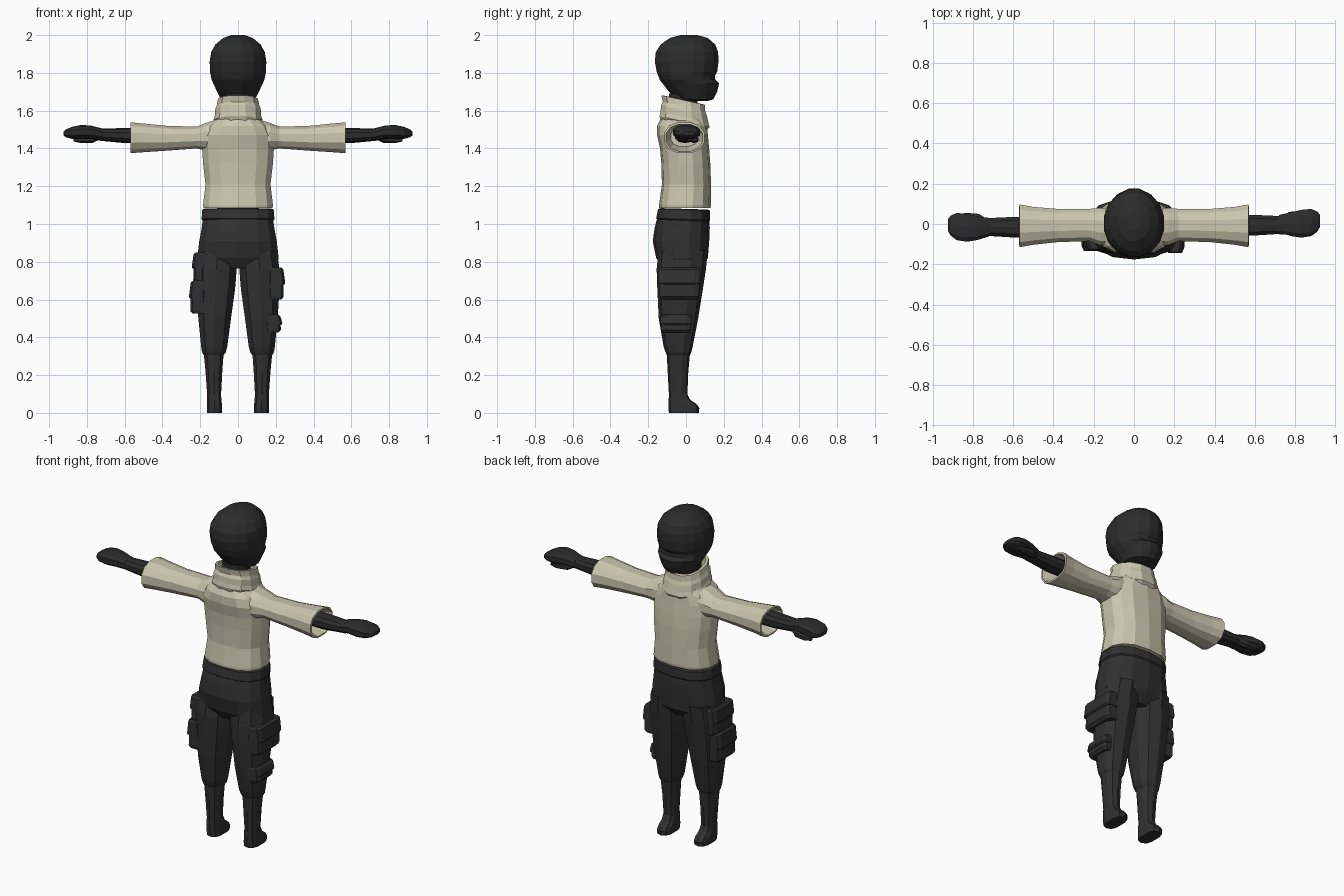
import bpy, bmesh, math

cube = bpy.data.objects.get("Cube")
if cube:
    bpy.data.objects.remove(cube, do_unlink=True)


def material(name, colour):
    mat = bpy.data.materials.new(name)
    mat.use_nodes = True
    mat.diffuse_color = (*colour, 1)
    bsdf = mat.node_tree.nodes["Principled BSDF"]
    bsdf.inputs["Base Color"].default_value = (*colour, 1)
    bsdf.inputs["Roughness"].default_value = 0.9
    return mat


CREAM = material("cream cloth", (.60, .57, .43))
CHARCOAL = material("charcoal cloth", (.03, .03, .03))
BLACK = material("black skin", (.025, .025, .025))


def loft(name, mat, rings, axis="z", sides=12, power=0.85, flip=1, tilt=0, shift=0):
    """Skin closed rings, in hundredths: (position, low a, high a, low b, high b).
    a and b are x and y for the z axis, y and z for the x axis.
    flip=-1 mirrors in x, tilt leans rings along y, shift moves them in y."""
    bm = bmesh.new()
    loops = []
    for pos, a0, a1, b0, b1 in rings:
        loop = []
        for i in range(sides):
            angle = math.tau * (i + 0.5) / sides
            c, s = math.cos(angle), math.sin(angle)
            # widen so that the outermost corners reach the given limits
            reach = math.cos(math.pi / sides) ** power
            u = math.copysign(abs(c) ** power, c) / reach
            v = math.copysign(abs(s) ** power, s) / reach
            a = (a0 + a1) / 2 + u * (a1 - a0) / 2
            b = (b0 + b1) / 2 + v * (b1 - b0) / 2
            if axis == "z":
                point = (a * flip, b + shift, pos + tilt * b)
            else:
                point = (pos * flip, a + shift, b)
            loop.append(bm.verts.new([p / 100 for p in point]))
        loops.append(loop)
    for low, high in zip(loops, loops[1:]):
        for i in range(sides):
            j = (i + 1) % sides
            bm.faces.new((low[i], low[j], high[j], high[i]))
    bm.faces.new(loops[0][::-1])
    bm.faces.new(loops[-1])
    bmesh.ops.recalc_face_normals(bm, faces=bm.faces)
    mesh = bpy.data.meshes.new(name)
    bm.to_mesh(mesh)
    bm.free()
    mesh.materials.append(mat)
    obj = bpy.data.objects.new(name, mesh)
    bpy.context.collection.objects.link(obj)
    return obj


def centred(rows):
    """Rows of (position, half width, low y, high y) become full rings."""
    return [(z, -w, w, y0, y1) for z, w, y0, y1 in rows]


# Head with a brow, a recessed eye line and a masked lower face
loft("head", BLACK, centred([
    (165, 5, 2, 11),
    (166, 9, -5, 14.5),
    (170, 11, -9, 16.5),
    (174.5, 13.2, -12.5, 17.5),
    (176.5, 14, -14, 15.5),
    (178.5, 14.4, -14.7, 15.3),
    (180.5, 14.8, -15.5, 16.5),
    (186, 15, -16.5, 17.2),
    (191, 14.2, -16, 17),
    (195, 12, -13.5, 15.5),
    (198.5, 7.8, -8.5, 11.5),
    (200, 3.5, -3, 6)]), sides=16, power=1)
loft("neck", BLACK, centred([(155, 7, -9, 6), (169, 7, -9, 6)]))

# Shirt body with a hollow hem
loft("shirt_body", CREAM, centred([
    (112, 15, -11, 10),
    (109, 17, -13, 12),
    (108.5, 18.3, -14, 12.7),
    (110, 18.5, -14, 13),
    (121, 17.2, -12.5, 13),
    (132, 18.5, -12.8, 12.6),
    (140, 19, -13.5, 12),
    (147, 18.8, -15, 11.3),
    (152, 16, -15, 11),
    (156, 11.5, -13, 10)]), sides=14, power=0.8)

# Folded collar, leaning down toward the face
loft("collar", CREAM, centred([
    (151, 11, -13, 10),
    (154, 13, -14, 12.5),
    (156.5, 12.2, -13.5, 11.8),
    (160, 12, -13.2, 11),
    (162, 11.2, -12.3, 10.2),
    (165.3, 10.6, -13, 10),
    (165.4, 9.2, -11.5, 8.5),
    (158, 8.5, -11, 8)]), sides=12, tilt=-0.22)

# Trousers: waistband and seat
loft("waistband", CHARCOAL, centred([
    (101, 18, -14, 11.5),
    (102.5, 19.3, -15.5, 12.5),
    (107.5, 18.9, -14.5, 12.3),
    (108, 17.5, -13, 11)]), sides=14, power=0.8, tilt=-0.03)
loft("trouser_seat", CHARCOAL, centred([
    (76.5, 20, -12, 7),
    (82, 21.5, -15.5, 11.3),
    (91, 20.5, -17.3, 12),
    (98, 19.2, -16.3, 12.3),
    (103, 18.6, -15, 12)]), sides=14, power=0.8)


def pocket(name, side, bottom, top, out, back, front):
    """Flapped cargo pocket: a pouch, with a wider flap over its top."""
    middle = (bottom + top) / 2
    inner = out - 9
    loft(name + "_pouch", CHARCOAL, [
        (bottom, inner, out - 2.2, back + 1, front - 1),
        (bottom + 1.5, inner, out - .8, back + .6, front - .6),
        (middle + 1, inner, out - 1, back + .6, front - .6)],
        sides=8, power=0.35, flip=side)
    loft(name + "_flap", CHARCOAL, [
        (middle - .6, inner, out - .6, back, front),
        (middle + .2, inner, out, back, front),
        (top - 1, inner, out - 1, back, front),
        (top, inner, out - 2.2, back + .6, front - .6)],
        sides=8, power=0.35, flip=side)


for label, side in (("left", 1), ("right", -1)):
    # Leg narrowing to a cuff, then a shin and a small foot
    loft(label + "_trouser_leg", CHARCOAL, [
        (86, 1, 20.5, -14, 11),
        (76, .7, 22, -15, 10),
        (66, 1.5, 22, -14.7, 8.5),
        (50, 3.7, 21, -14, 6),
        (35, 5.7, 19.5, -11.5, 3.2),
        (32, 6.5, 19, -10.5, 2.5),
        (30, 8, 17.8, -9.6, 1.5)], sides=10, flip=side)
    loft(label + "_shin", CHARCOAL, [
        (33, 7.5, 18.3, -10, 2),
        (22, 8.3, 17.2, -9.5, 1),
        (9, 9, 16.3, -8.8, .5)], sides=10, flip=side)
    loft(label + "_foot", CHARCOAL, [
        (10, 9, 16.3, -8.8, .5),
        (7, 8.8, 16.3, -9, 2),
        (4.5, 8.5, 16.5, -9, 5.5),
        (2.5, 8.4, 16.5, -9, 6.8),
        (0, 8.4, 16.5, -8.8, 6.5)], sides=10, power=0.7, flip=side)

    # Flared sleeve with a hollow cuff
    loft(label + "_sleeve", CREAM, [
        (9, -11, 8, 139, 156),
        (17, -10.5, 8, 139, 153.5),
        (22, -8.5, 7.5, 140, 151.5),
        (38, -9, 7.5, 138.8, 152),
        (50, -10.3, 8.5, 138, 153.2),
        (56.8, -11.5, 9.7, 137.5, 153.8),
        (57, -10.5, 8.7, 138.5, 152.8),
        (48, -8, 6, 141, 151)], axis="x", flip=side)

    # Forearm, hand and thumb
    drift = 0.5 * side
    loft(label + "_forearm", BLACK, [
        (45, -6, 4, 143, 151),
        (60, -6.2, 4, 143, 150.7),
        (71, -5.5, 3.5, 144, 150.3),
        (75, -5.8, 3.8, 144.5, 151)],
        axis="x", sides=10, flip=side, shift=drift)
    loft(label + "_hand", BLACK, [
        (72, -5.2, 3.5, 144.5, 150.5),
        (78, -7, 4.8, 145.2, 152),
        (83, -7.8, 6, 145, 152.3),
        (88, -7, 6.5, 145.2, 151.3),
        (91, -4.8, 5.2, 146, 150),
        (92.3, -2.5, 3.5, 146.8, 149)],
        axis="x", sides=10, power=0.75, flip=side, shift=drift * 2)
    loft(label + "_thumb", BLACK, [
        (73, -1, 3, 145, 148),
        (77, 1, 5.5, 143.2, 147),
        (83, 2, 6, 143, 146),
        (87, 3, 5.5, 143.8, 145.5)],
        axis="x", sides=6, flip=side, shift=drift)

# Cargo pockets, set differently on each leg
pocket("left_upper_pocket", 1, 60, 77, 25, -14.5, 7.5)
pocket("left_lower_pocket", 1, 42.5, 52, 23.5, -13.5, 3)
pocket("right_upper_pocket", -1, 69, 85, 24.5, -13, 7)
pocket("right_lower_pocket", -1, 52.5, 70, 26, -13.5, 5)
